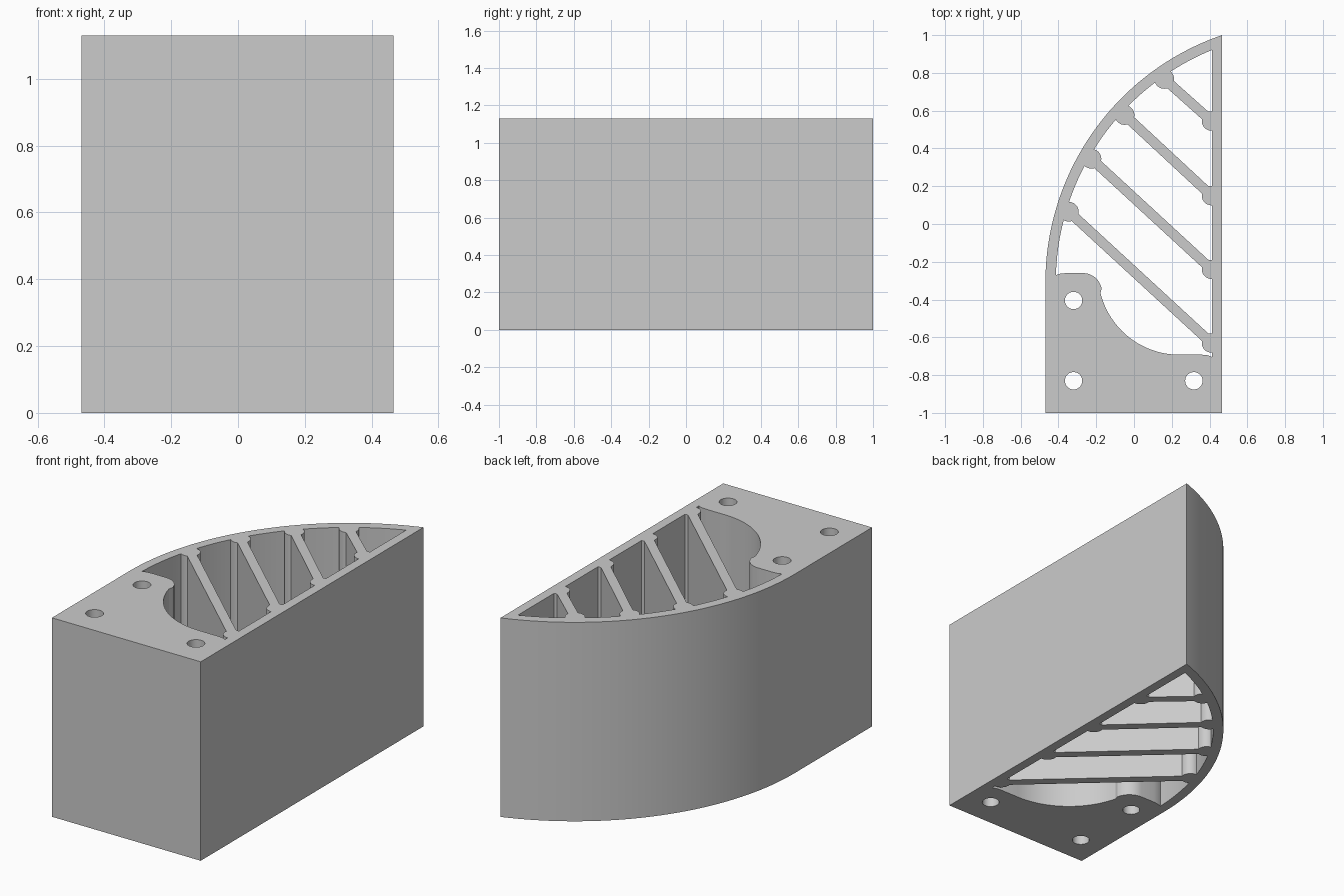
import bpy, bmesh
from math import sin, cos, radians, sqrt, atan2, degrees
from mathutils import Vector

if "Cube" in bpy.data.objects:
    bpy.data.objects.remove(bpy.data.objects["Cube"])

HEIGHT = 1.13
LEFT, RIGHT = -0.469, 0.466
ARC = Vector((0.916, -0.31))       # centre shared by both faces of the curved wall
R_OUT, R_IN = 1.385, 1.33
WALL_X = 0.412                     # inner face of the straight wall


def arc(centre, r, a0, a1, n):
    return [(centre[0] + r * cos(radians(a0 + (a1 - a0) * i / n)),
             centre[1] + r * sin(radians(a0 + (a1 - a0) * i / n))) for i in range(n + 1)]


def prism(name, points, extra=0.0):
    """Upright solid from a plan outline, overshooting both ends by extra."""
    bm = bmesh.new()
    face = bm.faces.new([bm.verts.new((x, y, -extra)) for x, y in points])
    top = bmesh.ops.extrude_face_region(bm, geom=[face])["geom"]
    bmesh.ops.translate(bm, vec=(0, 0, HEIGHT + 2 * extra),
                        verts=[v for v in top if isinstance(v, bmesh.types.BMVert)])
    bmesh.ops.recalc_face_normals(bm, faces=bm.faces)
    mesh = bpy.data.meshes.new(name)
    bm.to_mesh(mesh)
    bm.free()
    obj = bpy.data.objects.new(name, mesh)
    bpy.context.collection.objects.link(obj)
    return obj


def cut(target, cutter):
    """Subtract cutter from target, then discard the cutter."""
    mod = target.modifiers.new("cut", "BOOLEAN")
    mod.operation, mod.solver, mod.object = "DIFFERENCE", "EXACT", cutter
    bpy.context.view_layer.objects.active = target
    bpy.ops.object.modifier_apply(modifier=mod.name)
    bpy.data.objects.remove(cutter)


# Outer body: square front block running into a curved wall
tip = degrees(atan2(1.0 - ARC.y, RIGHT - ARC.x))
body = prism("bracket_body", [(LEFT, -1), (RIGHT, -1)] + arc(ARC, R_OUT, tip, 180, 64))

# Cavity outline: curved wall, raised corner pad, concave sweep, straight wall
apex = degrees(atan2(sqrt(R_IN ** 2 - (WALL_X - ARC.x) ** 2), WALL_X - ARC.x))
outline = arc(ARC, R_IN, apex, 178.3, 64)
outline += [(-0.39, -0.263), (-0.36, -0.26)]
outline += arc((-0.27, -0.36), 0.1, 90, 10, 14)
outline += arc((0.24, -0.262), 0.43, 194, 270, 32)
outline += [(0.36, -0.692), (0.39, -0.695), (WALL_X, -0.704)]
cavity = prism("cavity", outline, 0.1)

# Diagonal ribs with a rounded thickening at each end
ribs = [((-0.345, 0.065), -0.63), ((-0.225, 0.345), -0.24),
        ((-0.05, 0.577), 0.15), ((0.16, 0.768), 0.545)]
for left_end, right_y in ribs:
    a, b = Vector(left_end), Vector((0.41, right_y))
    along = (b - a).normalized()
    side = Vector((-along.y, along.x)) * 0.026
    end = b + along * 0.03
    cut(cavity, prism("rib", [a - side, end - side, end + side, a + side], 0.2))
    cut(cavity, prism("arc_boss", arc(a, 0.052, 0, 350, 35), 0.2))
    cut(cavity, prism("wall_boss", [(0.44, right_y + 0.05), (0.372, right_y + 0.05)]
                      + arc(b, 0.051, 165, 270, 14) + [(0.44, right_y - 0.051)], 0.2))
cut(body, cavity)

# Bolt holes
for centre in [(-0.32, -0.405), (-0.32, -0.83), (0.317, -0.83)]:
    cut(body, prism("bolt_hole", arc(centre, 0.046, 0, 350, 35), 0.1))

# Plain grey finish
grey = bpy.data.materials.new("light_grey")
grey.use_nodes = True
grey.diffuse_color = (0.6, 0.6, 0.6, 1)
grey.node_tree.nodes["Principled BSDF"].inputs["Base Color"].default_value = (0.6, 0.6, 0.6, 1)
body.data.materials.clear()
body.data.materials.append(grey)

bpy.ops.object.select_all(action="DESELECT")
body.select_set(True)
bpy.context.view_layer.objects.active = body
bpy.ops.object.shade_smooth_by_angle(angle=radians(25))
